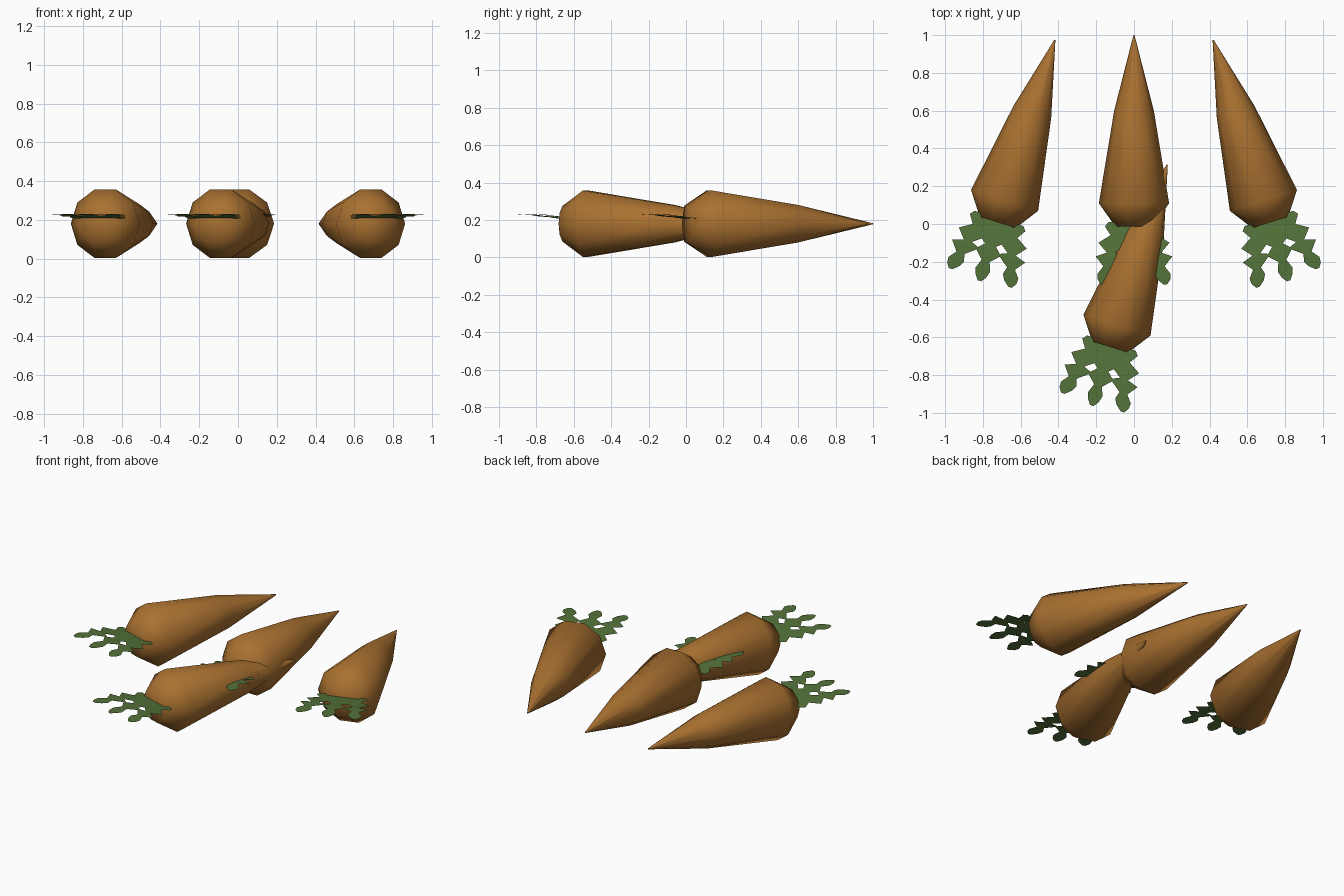
import bpy, math
from mathutils import Matrix, Vector

if "Cube" in bpy.data.objects:
    bpy.data.objects.remove(bpy.data.objects["Cube"])


def material(name, rgb):
    m = bpy.data.materials.new(name)
    m.diffuse_color = (*rgb, 1)
    m.use_nodes = True
    m.node_tree.nodes["Principled BSDF"].inputs["Base Color"].default_value = m.diffuse_color
    return m


ORANGE = material("carrot_orange", (0.40, 0.165, 0.030))
GREEN = material("leaf_green", (0.088, 0.168, 0.042))
SIDES = 10
AXIS_Z = 0.18

# root profile: (distance along root, radius)
PROFILE = [(-0.012, 0.10), (0.11, 0.186), (0.60, 0.105), (1.0, 0.003)]

# frond outline: (fraction of length, half width)
SIDE_FROND = [(0, .055), (.07, .068), (.21, .026), (.33, .08), (.49, .022), (.55, .076),
              (.71, .022), (.83, .043), (.92, .034), (1, .010)]
MID_FROND = [(0, .06), (.07, .068), (.21, .07), (.32, .075), (.43, .03), (.54, .07),
             (.68, .022), (.82, .04), (.92, .030), (1, .010)]


def add_object(name, verts, faces, mat, matrix):
    me = bpy.data.meshes.new(name)
    me.from_pydata([matrix @ Vector(v) for v in verts], [], faces)
    me.materials.append(mat)
    ob = bpy.data.objects.new(name, me)
    bpy.context.collection.objects.link(ob)
    return ob


def root(name, matrix):
    """Ten-sided tapered root lying along +y."""
    verts, faces = [], []
    for y, r in PROFILE:
        for i in range(SIDES):
            a = 2 * math.pi * i / SIDES
            verts.append((r * math.cos(a), y, AXIS_Z + r * math.sin(a)))
    for k in range(len(PROFILE) - 1):
        for i in range(SIDES):
            j = (i + 1) % SIDES
            a, b = k * SIDES, (k + 1) * SIDES
            faces.append((a + i, b + i, b + j, a + j))
    last = len(verts) - SIDES
    faces.append(tuple(range(SIDES)))
    faces.append(tuple(range(last + SIDES - 1, last - 1, -1)))
    ob = add_object(name, verts, faces, ORANGE, matrix)
    bpy.ops.object.select_all(action='DESELECT')
    ob.select_set(True)
    bpy.context.view_layer.objects.active = ob
    bpy.ops.object.shade_smooth_by_angle(angle=math.radians(60))


def leaves(name, matrix):
    """Flat fan of three jagged fronds, rising gently away from the root."""
    verts, faces = [], []
    for x0, x1, length, lift, outline in ((-.08, -.165, .32, .001, SIDE_FROND),
                                          (0, 0, .336, 0, MID_FROND),
                                          (.08, .165, .32, .001, SIDE_FROND)):
        start = len(verts)
        for t, w in outline:
            x, y = x0 + (x1 - x0) * t, .01 - (length + .01) * t
            z = 0.206 + 0.024 * min(1, t * 1.6) + lift
            verts += [(x - w, y, z), (x + w, y, z)]
        for i in range(len(outline) - 1):
            a = start + 2 * i
            faces.append((a, a + 2, a + 3, a + 1))
    add_object(name, verts, faces, GREEN, matrix)


# four carrots: (name, crown position, turn about z in degrees)
for label, x, y, turn in (("middle", 0, 0, 0), ("left", -.718, .02, -17.4),
                          ("right", .718, .02, 17.4), ("front", -.123, -.64, -17.4)):
    mtx = Matrix.Translation((x, y, 0)) @ Matrix.Rotation(math.radians(turn), 4, 'Z')
    root(label + "_carrot_root", mtx)
    leaves(label + "_carrot_leaves", mtx)
